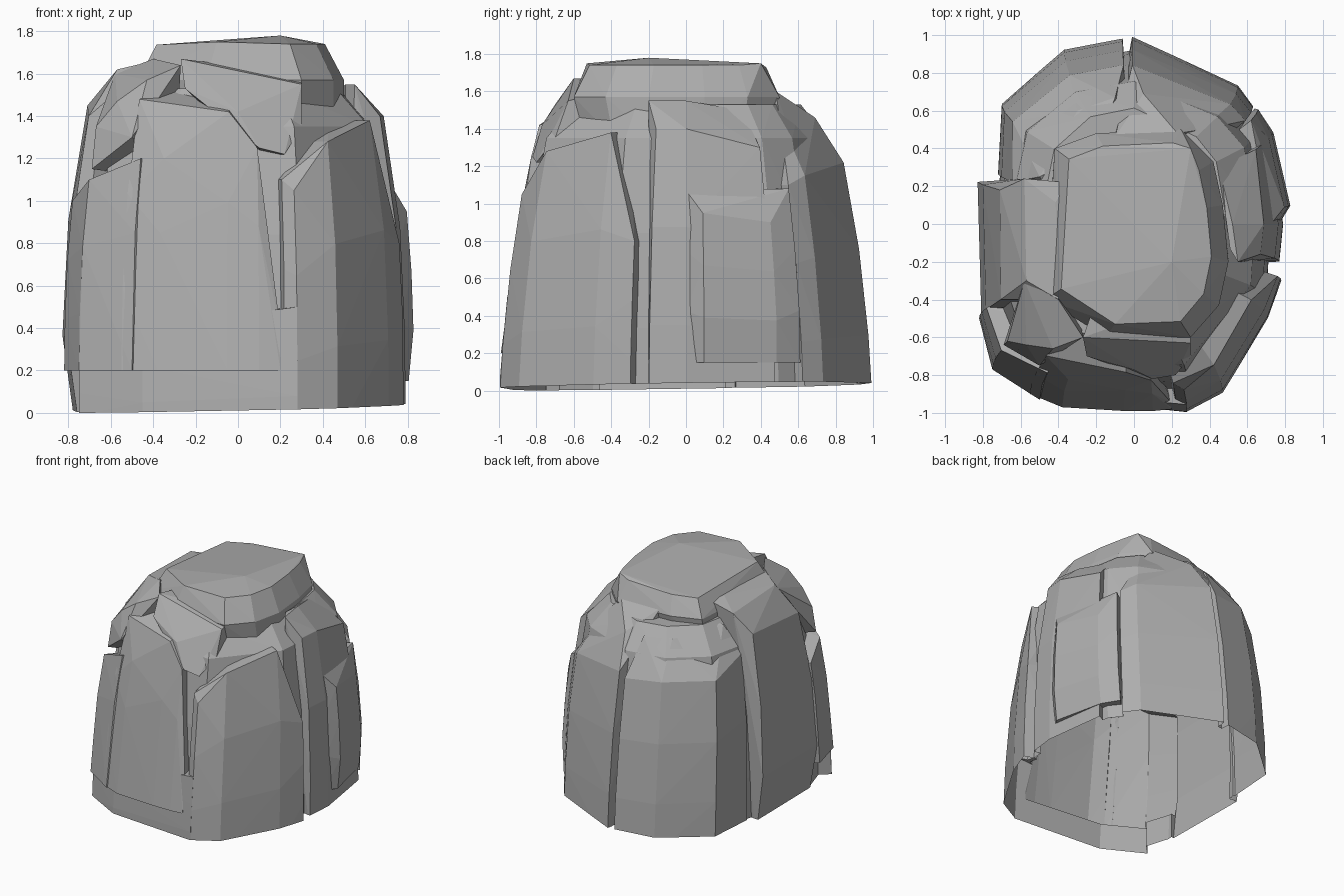
import bpy
import bmesh

default_cube = bpy.data.objects.get("Cube")
if default_cube:
    bpy.data.objects.remove(default_cube, do_unlink=True)

# One stone colour for the whole boulder
stone = bpy.data.materials.new("stone grey")
stone.use_nodes = True
grey = (.42, .42, .42, 1)
stone.diffuse_color = grey
shader = next(n for n in stone.node_tree.nodes if n.type == 'BSDF_PRINCIPLED')
shader.inputs["Base Color"].default_value = grey
shader.inputs["Roughness"].default_value = .9

pieces = bpy.data.collections.new("rock pieces")
bpy.context.scene.collection.children.link(pieces)


def chunk(name, corners):
    """Make one flat-faced piece of rock as the hull of its corners."""
    bm = bmesh.new()
    for corner in corners:
        bm.verts.new(corner)
    hull = bmesh.ops.convex_hull(bm, input=bm.verts)
    unused = [v for v in hull["geom_interior"] if isinstance(v, bmesh.types.BMVert)]
    bmesh.ops.delete(bm, geom=unused, context='VERTS')
    bmesh.ops.recalc_face_normals(bm, faces=bm.faces)
    mesh = bpy.data.meshes.new(name)
    bm.to_mesh(mesh)
    bm.free()
    mesh.materials.append(stone)
    rock = bpy.data.objects.new(name, mesh)
    pieces.objects.link(rock)
    return rock


def lean(x, y, z):
    """The boulder leans inwards more and more steeply with height."""
    curve = (z / 1.4) ** 3
    return x * (1 - .13 * curve), y * (1 - .08 * z - .09 * curve), z


def slab(name, outline, bottom=-.1, tuck=1, reach=.6, lift=.15, extra=()):
    """Raise each outline point (x, y, top) up the lean, then run back into the core."""
    corners = list(extra)
    for x, y, top in outline:
        corners.append((x * tuck, y * tuck, bottom))
        for part in (.3, .65, 1):
            corners.append(lean(x, y, bottom + part * (top - bottom)))
        for z in (bottom, top + lift):
            corners.append((x * reach, y * reach, z))
    return chunk(name, corners)


# Inner core: a plain tapered drum that shows in the cracks
footprint = [(.3, -.92), (.7, -.4), (.73, .1), (.66, .5), (.5, .7), (0, .93),
             (-.35, .86), (-.64, .6), (-.72, .2), (-.74, -.5), (-.67, -.72), (-.4, -.88)]
core = slab("core", [(x, y, 1.35) for x, y in footprint], reach=.66, lift=.18)

# Cap: a sloping rim below a smaller crown
rim = [(.3, -.6), (.45, -.43), (.5, -.2), (.47, .1), (.42, .33), (.25, .5), (-.2, .48),
       (-.42, .4), (-.47, -.4), (-.15, -.6)]
cap = [(x, y, 1.57) for x, y in rim]
cap += [(x, y * .9, 1.35) for x, y in rim]
cap += [(x * .82, y * .86, 1.74 - max(0, y - x) * .05) for x, y in rim]
chunk("cap", cap + [(.2, -.2, 1.78), (-.1, -.53, 1.75), (.3, .4, 1.75)])

# Brow block between the cap and the front face
chunk("front_brow", [
    (-.27, -.6, 1.67), (-.25, -.7, 1.53), (.3, -.63, 1.55), (.3, -.7, 1.35),
    (0, -.77, 1.42), (.1, -.82, 1.25), (.22, -.8, 1.22), (-.2, -.4, 1.66),
    (.3, -.4, 1.6), (.1, -.5, 1.2)])

# Front
slab("front_foot", [(-.75, -.75, .2), (-.45, -.92, .4), (.28, -1, .5)], lift=0)
slab("front_slab", [(-.55, -.9, 1.48), (-.38, -.97, 1.2), (-.05, -.99, 1.42),
                    (.1, -.99, 1.25), (.2, -.98, .4)], bottom=.2, lift=.05)
slab("front_right_slab", [(.22, -.97, 1.1), (.28, -1, 1.05), (.47, -.9, 1.28),
                          (.71, -.5, 1.38), (.78, -.3, .8)], lift=0)

# Flank on the negative x side
slab("flank_front_slab", [(-.5, -.93, 1.2), (-.75, -.77, 1.1), (-.82, -.5, 1)],
     bottom=.2, lift=0)
slab("flank_slab", [(-.81, -.5, 1.4), (-.83, .23, 1.45)], tuck=.92, reach=.5, lift=.2,
     extra=[(-.58, .24, 1.6), (-.57, -.3, 1.62), (-.35, .22, 1.64), (-.4, -.4, 1.66)])
chunk("flank_shoulder", [
    (-.69, -.64, 1.15), (-.67, -.62, 1.35), (-.57, -.64, 1.47), (-.43, -.66, 1.57),
    (-.27, -.6, 1.64), (-.58, -.3, 1.6), (-.4, -.4, 1.67), (-.3, -.4, 1.1),
    (-.5, -.75, 1.3)])

# Back
slab("back_left_slab", [(-.72, .27, 1.3), (-.7, .64, 1.2), (-.37, .93, 1.2),
                        (-.06, .99, 1.18)], lift=.15,
     extra=[(-.5, .25, 1.5), (-.3, .6, 1.46), (-.1, .67, 1.46), (-.2, .4, 1.55)])
slab("back_slab", [(-.01, 1, 1.22), (.55, .74, 1.15), (.63, .63, 1.1)], reach=.5, lift=0,
     extra=[(.05, .69, 1.46), (.36, .5, 1.46), (.23, .48, 1.6), (-.1, .46, 1.6)])

# Flank on the positive x side
slab("side_slab", [(.77, -.2, 1.4), (.79, 0, 1.4), (.72, .48, 1.3)], reach=.66,
     extra=[(.55, -.2, 1.55), (.45, .3, 1.5)])
slab("side_panel", [(.77, 0, 1.07), (.83, .1, .95), (.74, .5, .9), (.66, .63, 1.08)],
     bottom=.15, tuck=.97, lift=0)

# Fuse the pieces into one hollow shell, standing open on a slightly tilted base
pieces.objects.unlink(core)
bpy.context.scene.collection.objects.link(core)
fuse = core.modifiers.new("fuse", 'BOOLEAN')
fuse.operation = 'UNION'
fuse.solver = 'EXACT'
fuse.operand_type = 'COLLECTION'
fuse.collection = pieces
fused = core.evaluated_get(bpy.context.evaluated_depsgraph_get())
bm = bmesh.new()
bm.from_mesh(fused.to_mesh())
bmesh.ops.bisect_plane(bm, geom=bm.verts[:] + bm.edges[:] + bm.faces[:],
                       plane_co=(0, 0, .026), plane_no=(-.02, -.015, 1),
                       clear_inner=True)
core.modifiers.remove(fuse)
bm.to_mesh(core.data)
bm.free()
core.name = "boulder"
for piece in list(pieces.objects):
    bpy.data.objects.remove(piece, do_unlink=True)
bpy.data.collections.remove(pieces)
